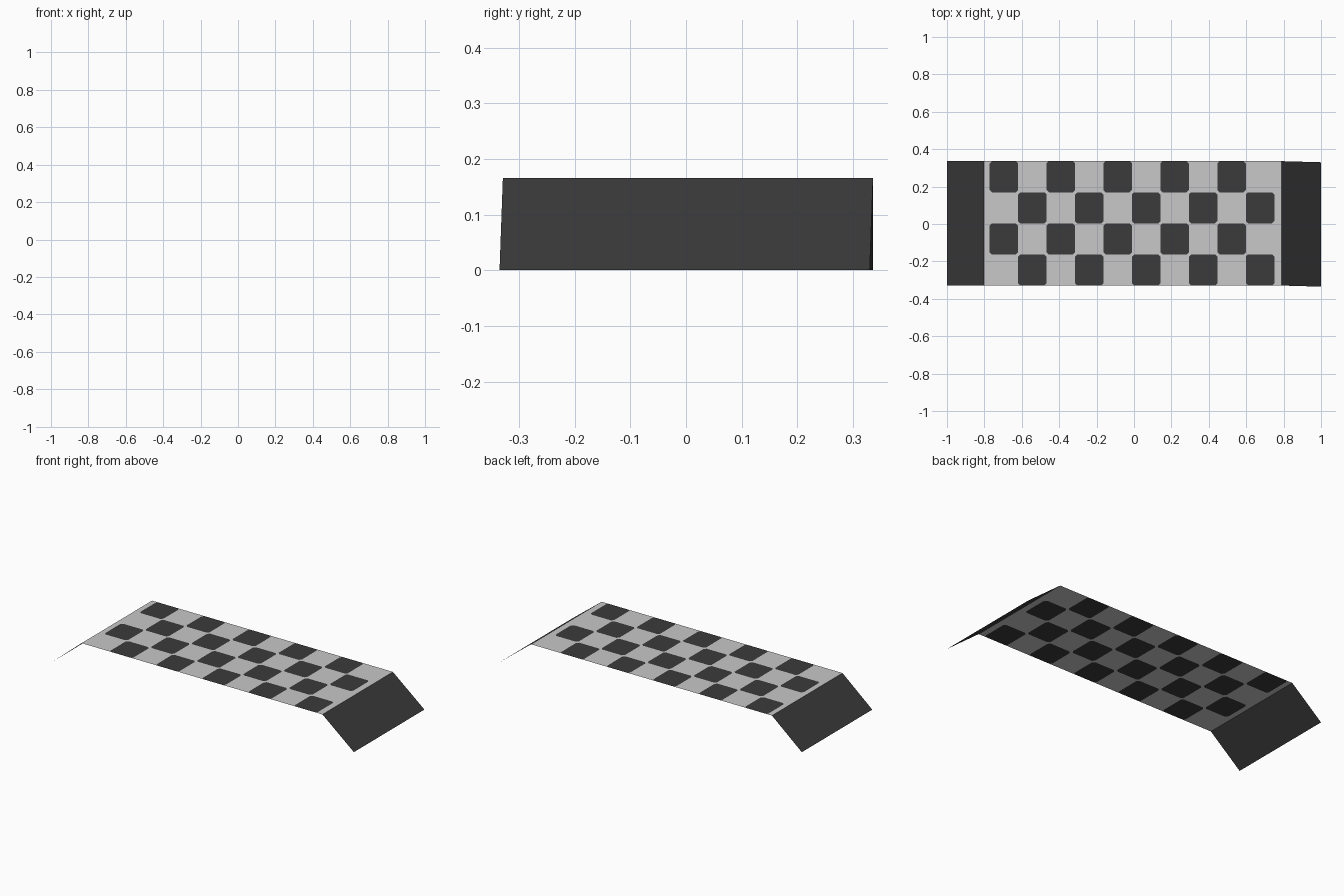
import bpy

if "Cube" in bpy.data.objects:
    bpy.data.objects.remove(bpy.data.objects["Cube"])

X0, X1 = -0.803, 0.788       # ends of the raised deck
Y0, Y1 = -0.329, 0.336       # sides of the deck
TOP = 0.166
CHECK_X0, PITCH = -0.772, 0.1522
ROWS, COLS, CHAMFER = 4, 10, 0.012


def material(name, v):
    m = bpy.data.materials.new(name)
    m.diffuse_color = (v, v, v, 1)
    m.use_nodes = True
    m.node_tree.nodes["Principled BSDF"].inputs["Base Color"].default_value = m.diffuse_color
    return m


light = material("light grey paint", 0.58)
dark = material("dark grey rubber", 0.043)


def sheet(name, polys, mats):
    """Open sheet from a list of (corner points, material index)."""
    verts, faces, idx = [], [], []
    for pts, mi in polys:
        faces.append(range(len(verts), len(verts) + len(pts)))
        verts += pts
        idx.append(mi)
    me = bpy.data.meshes.new(name)
    me.from_pydata(verts, [], [list(f) for f in faces])
    for m in mats:
        me.materials.append(m)
    for p, i in zip(me.polygons, idx):
        p.material_index = i
    me.update()
    ob = bpy.data.objects.new(name, me)
    bpy.context.collection.objects.link(ob)
    return ob


def rect(a, b, c, d):
    return [(a, c, TOP), (b, c, TOP), (b, d, TOP), (a, d, TOP)]


# Chequered deck: plain end strips plus a grid of light and dark cells
check_x1 = CHECK_X0 + COLS * PITCH
polys = [(rect(X0, CHECK_X0, Y0, Y1), 0), (rect(check_x1, X1, Y0, Y1), 0)]
h = (Y1 - Y0) / ROWS
for r in range(ROWS):
    for c in range(COLS):
        a, b = CHECK_X0 + c * PITCH, CHECK_X0 + (c + 1) * PITCH
        d, e = Y1 - (r + 1) * h, Y1 - r * h
        if (r + c) % 2:
            polys.append((rect(a, b, d, e), 0))
            continue
        k = CHAMFER
        octagon = [(a + k, d), (b - k, d), (b, d + k), (b, e - k),
                   (b - k, e), (a + k, e), (a, e - k), (a, d + k)]
        polys.append(([(x, y, TOP) for x, y in octagon], 1))
        # light corner triangles around the clipped dark square
        for x, y, sx, sy in ((a, d, 1, 1), (b, d, -1, 1), (b, e, -1, -1), (a, e, 1, -1)):
            tri = [(x, y, TOP), (x + sx * k, y, TOP), (x, y + sy * k, TOP)]
            polys.append((tri if sx * sy > 0 else tri[::-1], 0))
sheet("chequered_deck", polys, [light, dark])

# Sloping end ramps
sheet("left_ramp", [([(-1, Y0, 0), (X0, Y0, TOP), (X0, Y1, TOP), (-1, Y1, 0)], 0)], [dark])
sheet("right_ramp", [([(X1, Y0, TOP), (1, Y0 - 0.006, 0), (1, Y1 - 0.006, 0), (X1, Y1, TOP)], 0)], [dark])
